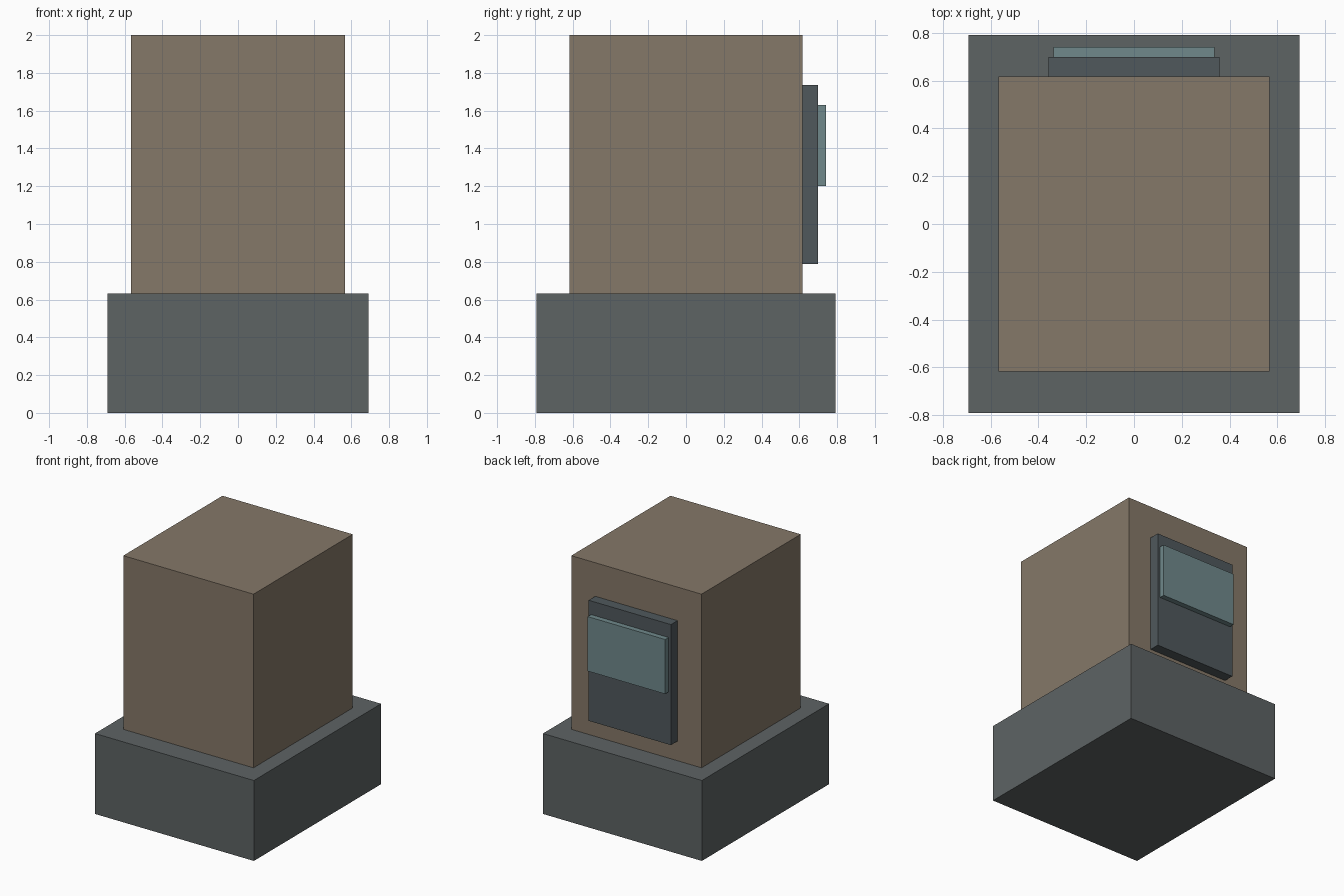
import bpy

if "Cube" in bpy.data.objects:
    bpy.data.objects.remove(bpy.data.objects["Cube"])


def material(name, rgb):
    mat = bpy.data.materials.new(name)
    mat.diffuse_color = (*rgb, 1.0)
    mat.use_nodes = True
    mat.node_tree.nodes["Principled BSDF"].inputs["Base Color"].default_value = mat.diffuse_color
    return mat


def box(name, x, y, z, mat):
    """Box spanning the given (min, max) range on each axis."""
    spans = (x, y, z)
    bpy.ops.mesh.primitive_cube_add(size=1, location=[(a + b) / 2 for a, b in spans])
    obj = bpy.context.object
    obj.name = name
    obj.scale = [b - a for a, b in spans]
    bpy.ops.object.transform_apply(location=False, rotation=False, scale=True)
    obj.data.materials.append(mat)
    return obj


stone = material("grey_stone", (0.11, 0.125, 0.127))
tan = material("tan_wall", (0.235, 0.188, 0.138))
dark = material("dark_metal", (0.08, 0.098, 0.107))
teal = material("teal_glass", (0.16, 0.25, 0.26))

# Wide base and main block
box("base", (-0.692, 0.692), (-0.791, 0.791), (0, 0.633), stone)
box("body", (-0.567, 0.567), (-0.617, 0.617), (0.633, 2.0), tan)

# Door panel and window on the back face
box("door_panel", (-0.358, 0.358), (0.617, 0.699), (0.787, 1.736), dark)
box("window_pane", (-0.337, 0.337), (0.699, 0.741), (1.2, 1.629), teal)
